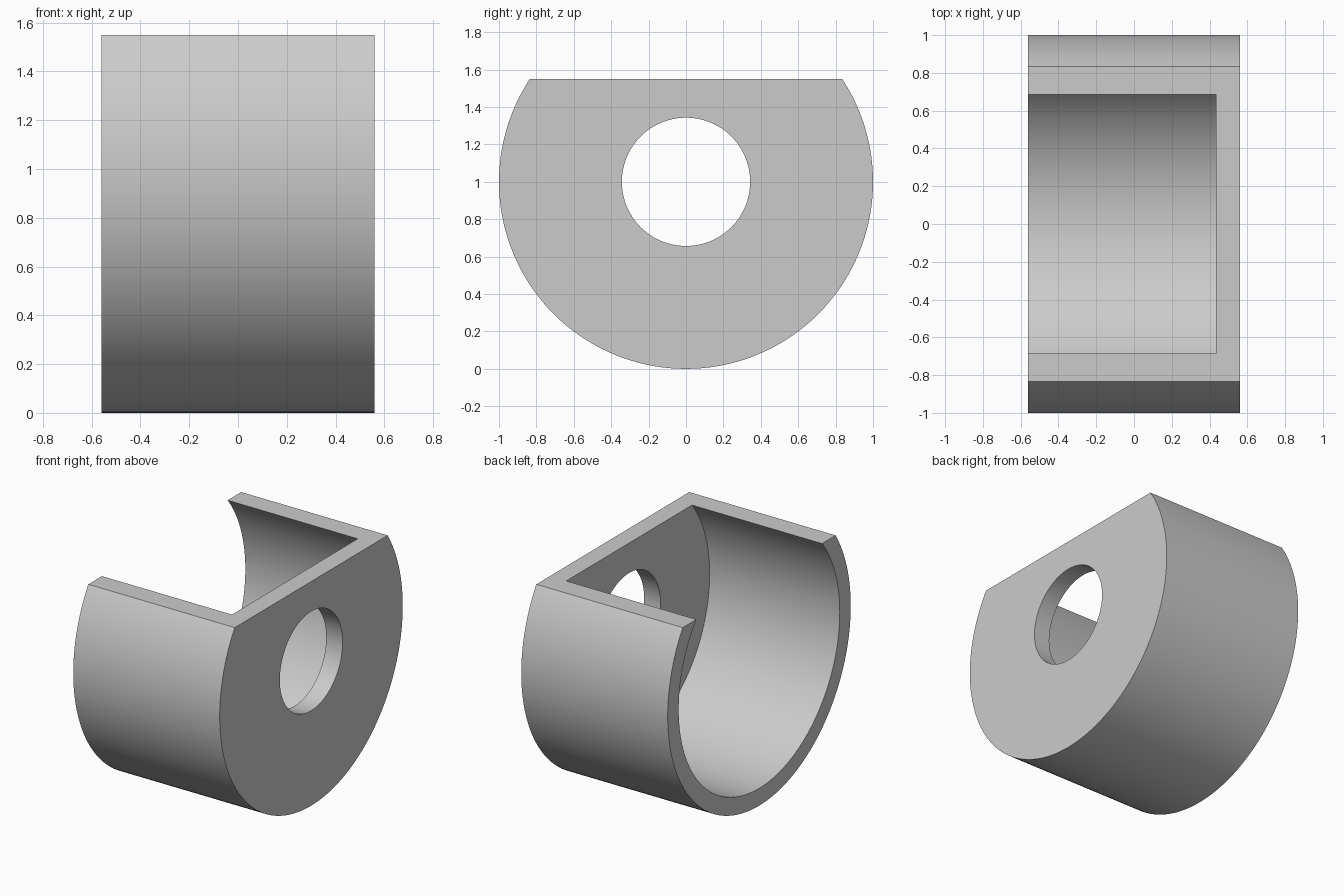
import bpy
import math

cube = bpy.data.objects.get("Cube")
if cube:
    bpy.data.objects.remove(cube, do_unlink=True)

HALF_WIDTH = 0.56
WALL_INNER = 0.435
TOP = 1.55
AXIS_Z = 1.0

grey = bpy.data.materials.new("plain_grey")
grey.use_nodes = True
colour = (0.6, 0.6, 0.6, 1)
grey.diffuse_color = colour
grey.node_tree.nodes["Principled BSDF"].inputs["Base Color"].default_value = colour


def drum(name, radius, x0, x1, sides=144):
    """Cylinder lying along x between x0 and x1."""
    bpy.ops.mesh.primitive_cylinder_add(
        vertices=sides, radius=radius, depth=x1 - x0,
        location=((x0 + x1) / 2, 0, AXIS_Z), rotation=(0, math.pi / 2, 0))
    obj = bpy.context.object
    obj.name = name
    obj.data.materials.append(grey)
    return obj


def cut(target, cutter):
    """Subtract the cutter, then discard it."""
    mod = target.modifiers.new("cut", "BOOLEAN")
    mod.operation = "DIFFERENCE"
    mod.solver = "EXACT"
    mod.object = cutter
    cutter.hide_render = True
    bpy.context.view_layer.objects.active = target
    bpy.ops.object.modifier_apply(modifier=mod.name)
    bpy.data.objects.remove(cutter, do_unlink=True)


# Round cup, closed at +x
cup = drum("cup_housing", 1.0, -HALF_WIDTH, HALF_WIDTH)

# Hollow interior, open at -x
cut(cup, drum("cavity_cutter", 0.88, -1, WALL_INNER))

# Round hole through the end wall
cut(cup, drum("hole_cutter", 0.343, 0.2, 1, 96))

# Flat open top
bpy.ops.mesh.primitive_cube_add(size=3, location=(0, 0, TOP + 1.5))
top_cutter = bpy.context.object
top_cutter.name = "top_cutter"
top_cutter.data.materials.append(grey)
cut(cup, top_cutter)

# Smooth curved walls with crisp rims
bpy.ops.object.select_all(action="DESELECT")
cup.select_set(True)
bpy.context.view_layer.objects.active = cup
bpy.ops.object.shade_smooth_by_angle(angle=math.radians(30))
